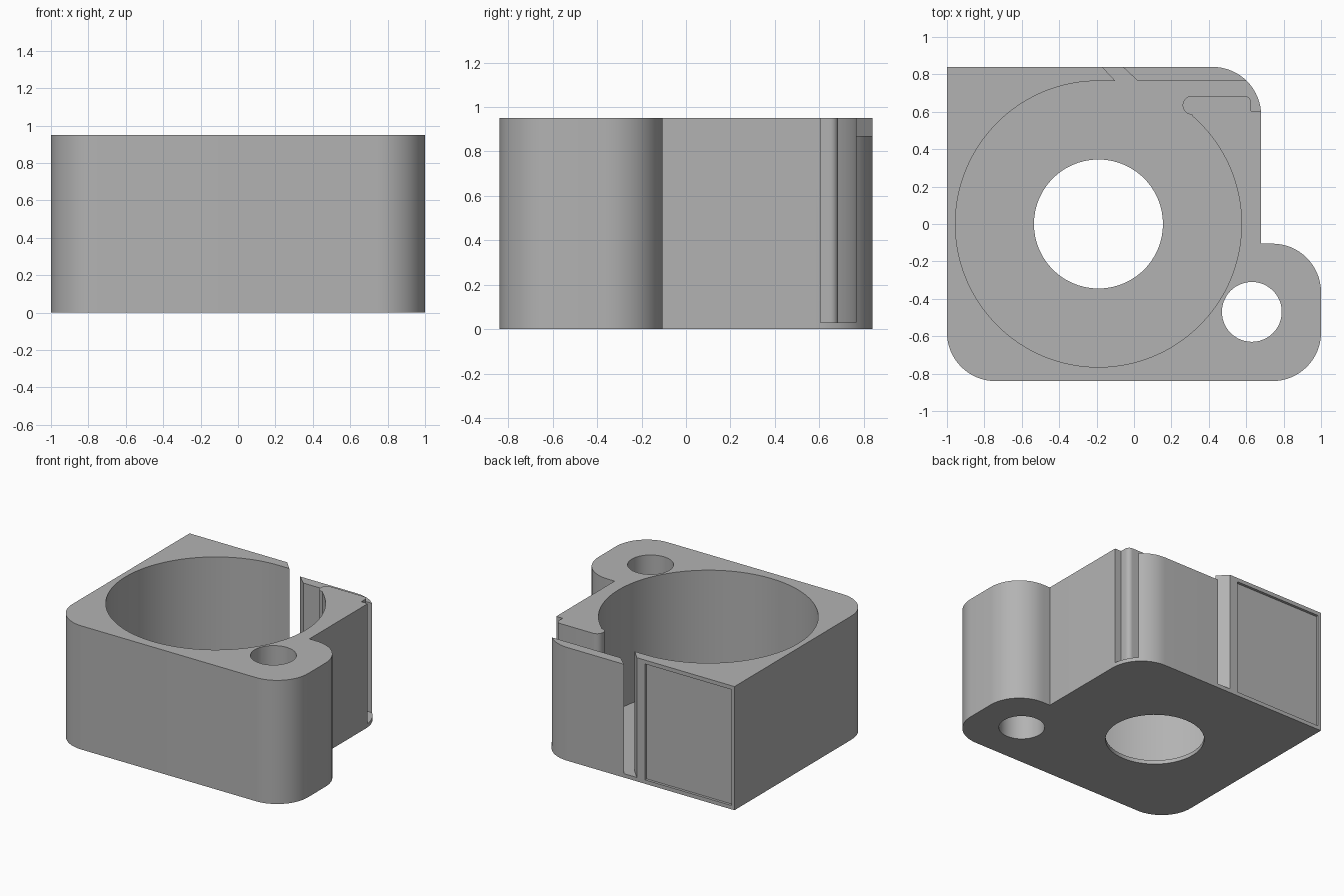
import bpy, bmesh
from math import cos, sin, radians

cube = bpy.data.objects.get("Cube")
if cube:
    bpy.data.objects.remove(cube, do_unlink=True)

TOP, FLOOR = 0.95, 0.03
BORE = (-0.19, 0.0)

grey = bpy.data.materials.new("plain grey")
grey.use_nodes = True
colour = (0.45, 0.45, 0.45, 1)
grey.diffuse_color = colour
grey.node_tree.nodes["Principled BSDF"].inputs["Base Color"].default_value = colour


def arc(centre, r, start, end, steps=16):
    angles = [radians(start + (end - start) * i / steps) for i in range(steps + 1)]
    return [(centre[0] + r * cos(a), centre[1] + r * sin(a)) for a in angles]


def prism(name, points, z0, z1):
    """Extrude a closed plan profile from z0 to z1."""
    bm = bmesh.new()
    face = bm.faces.new([bm.verts.new((x, y, z0)) for x, y in points])
    grown = bmesh.ops.extrude_face_region(bm, geom=[face])["geom"]
    verts = [g for g in grown if isinstance(g, bmesh.types.BMVert)]
    bmesh.ops.translate(bm, verts=verts, vec=(0, 0, z1 - z0))
    bmesh.ops.recalc_face_normals(bm, faces=bm.faces)
    mesh = bpy.data.meshes.new(name)
    bm.to_mesh(mesh)
    bm.free()
    mesh.materials.append(grey)
    obj = bpy.data.objects.new(name, mesh)
    bpy.context.collection.objects.link(obj)
    return obj


def rectangle(x0, x1, y0, y1):
    return [(x0, y0), (x1, y0), (x1, y1), (x0, y1)]


# Housing outline: one square corner, rounded corners and a side lobe
R = 0.26
outline = [(-1, 0.84)]
outline += arc((-0.74, -0.58), R, 180, 270)
outline += arc((0.74, -0.58), R, 270, 360)
outline += arc((0.74, -0.365), R, 0, 90)
outline += [(0.68, -0.105)]
outline += arc((0.42, 0.58), R, 0, 90)
housing = prism("housing", outline, 0, TOP)

# Chamber with slanted back slot and side exit channel around a rounded lip
chamber = arc(BORE, 0.765, 49, -270, 120)
chamber += [(-0.1, 0.765), (-0.198, 0.87), (-0.092, 0.87), (0.02, 0.765),
            (0.9, 0.765), (0.9, 0.605), (0.625, 0.605)]
chamber += arc((0.59, 0.65), 0.035, 0, 90, 8)
chamber += arc((0.31, 0.635), 0.05, 90, 270, 16)

cutters = [
    prism("chamber_cutter", chamber, FLOOR, TOP + 0.1),
    prism("floor_hole_cutter", arc(BORE, 0.345, 0, 354, 59), -0.1, 0.2),
    prism("lobe_hole_cutter", arc((0.63, -0.47), 0.16, 0, 352.5, 47), -0.1, TOP + 0.1),
    # Lowered top of the thin back strip
    prism("strip_cutter", [(-0.12, 0.87), (-0.04, 0.75), (0.75, 0.75), (0.75, 0.87)],
          0.87, TOP + 0.1),
    # Shallow label panel in the back face
    prism("panel_cutter", rectangle(-0.975, -0.24, 0.82, 0.9), 0.03, 0.92),
]

bpy.context.view_layer.objects.active = housing
for cutter in cutters:
    mod = housing.modifiers.new(cutter.name, 'BOOLEAN')
    mod.operation = 'DIFFERENCE'
    mod.solver = 'EXACT'
    mod.object = cutter
    bpy.ops.object.modifier_apply(modifier=mod.name)
    bpy.data.objects.remove(cutter, do_unlink=True)

bpy.ops.object.select_all(action='DESELECT')
housing.select_set(True)
bpy.ops.object.shade_smooth_by_angle(angle=radians(30))
